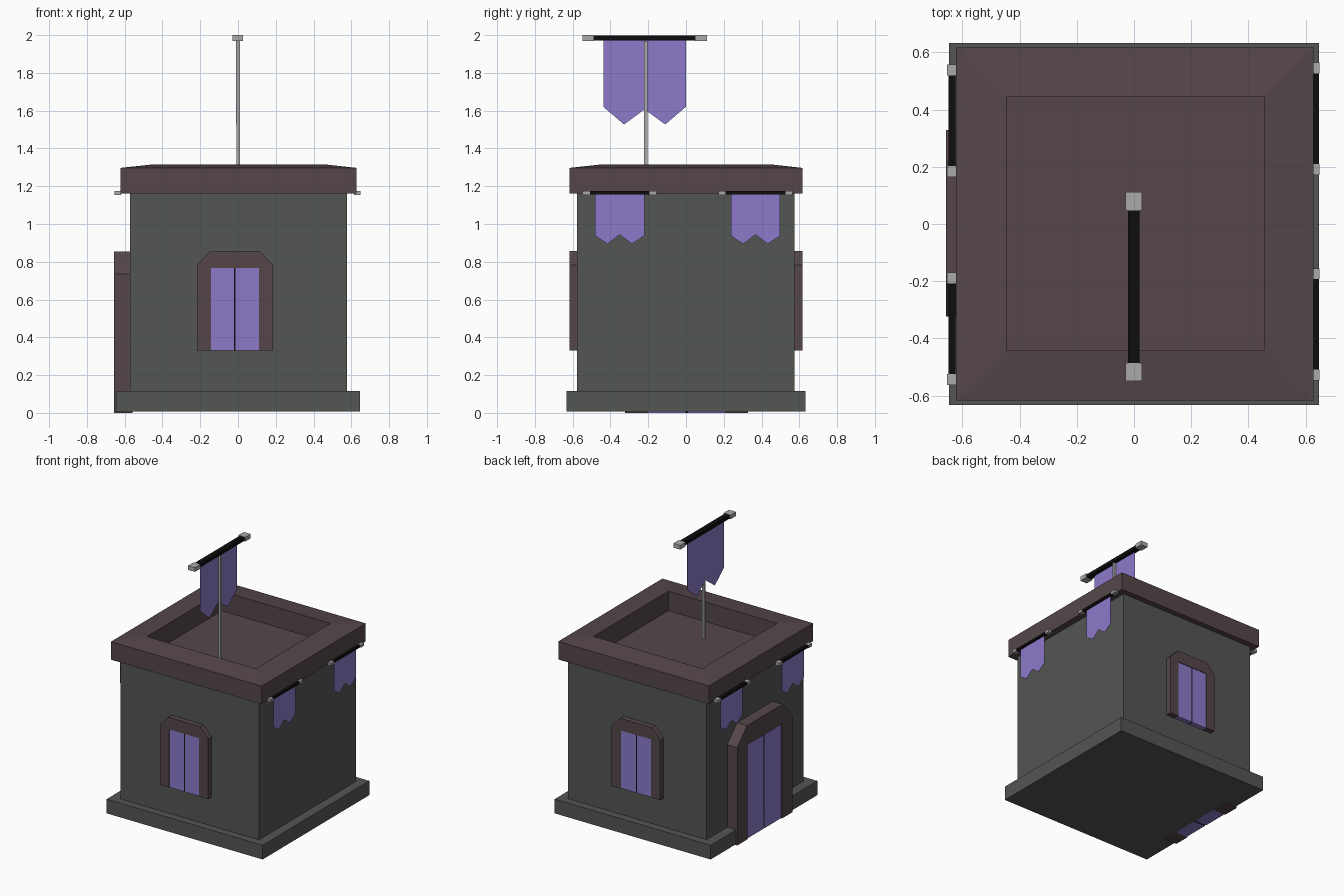
import bpy, bmesh
from math import pi
from mathutils import Matrix, Vector

if "Cube" in bpy.data.objects:
    bpy.data.objects.remove(bpy.data.objects["Cube"])


def material(name, rgb):
    m = bpy.data.materials.new(name)
    m.diffuse_color = (*rgb, 1)
    m.use_nodes = True
    m.node_tree.nodes["Principled BSDF"].inputs["Base Color"].default_value = m.diffuse_color
    return m


STONE = material("stone", (0.087, 0.093, 0.087))
BROWN = material("brown", (0.09, 0.062, 0.067))
PURPLE = material("purple", (0.266, 0.195, 0.597))
BLACK = material("black", (0.004, 0.004, 0.004))
METAL = material("metal", (0.4, 0.4, 0.4))


def finish(name, bm, mat, matrix=Matrix()):
    bmesh.ops.recalc_face_normals(bm, faces=bm.faces)
    mesh = bpy.data.meshes.new(name)
    bm.to_mesh(mesh)
    bm.free()
    mesh.transform(matrix)
    mesh.materials.append(mat)
    ob = bpy.data.objects.new(name, mesh)
    bpy.context.collection.objects.link(ob)
    return ob


def box(name, lo, hi, mat, matrix=Matrix()):
    lo, hi = Vector(lo), Vector(hi)
    bm = bmesh.new()
    bmesh.ops.create_cube(bm, size=1, matrix=Matrix.Translation((lo + hi) / 2)
                          @ Matrix.Diagonal((*(hi - lo), 1)))
    return finish(name, bm, mat, matrix)


def prism(name, outline, y0, y1, mat, matrix=Matrix()):
    """Extrude an (x, z) outline from y0 to y1."""
    bm = bmesh.new()
    face = bm.faces.new([bm.verts.new((x, y0, z)) for x, z in outline])
    ext = bmesh.ops.extrude_face_region(bm, geom=[face])["geom"]
    bmesh.ops.translate(bm, vec=(0, y1 - y0, 0),
                        verts=[v for v in ext if isinstance(v, bmesh.types.BMVert)])
    return finish(name, bm, mat, matrix)


# Plinth and walls
box("plinth", (-0.647, -0.632, 0.008), (0.647, 0.632, 0.115), STONE)
box("walls", (-0.573, -0.577, 0.1), (0.577, 0.575, 1.166), STONE)

# Roof: sloping rim around a sunken floor, built from rectangular rings
bm = bmesh.new()
outer, inner = (-0.622, 0.628, -0.617, 0.617), (-0.446, 0.455, -0.442, 0.446)
rings = []
for (x0, x1, y0, y1), z in ((outer, 1.162), (outer, 1.297), (inner, 1.316), (inner, 1.17)):
    rings.append([bm.verts.new((x, y, z)) for x, y in ((x0, y0), (x1, y0), (x1, y1), (x0, y1))])
for a, b in zip(rings, rings[1:]):
    for i in range(4):
        j = (i + 1) % 4
        bm.faces.new((a[i], a[j], b[j], b[i]))
bm.faces.new(rings[0])
bm.faces.new(rings[-1])
finish("roof", bm, BROWN)


# Arched frame with a pair of panels; local front is -y at y = 0, bottom at z = 0
def opening(name, matrix, depth):
    half = [(0.201, 0), (0.201, 0.453), (0.13, 0.527)]
    hole = [(-0.126, 0), (-0.126, 0.437), (0.126, 0.437), (0.126, 0)]
    outline = half + [(-x, z) for x, z in reversed(half)] + hole
    prism(name + "_frame", outline, 0, depth, BROWN, matrix)
    for s, side in ((-1, "left"), (1, "right")):
        xs = sorted((s * 0.126, s * 0.004))
        box(f"{name}_{side}_panel", (xs[0], 0.005, 0), (xs[1], depth, 0.437), PURPLE, matrix)
    box(name + "_gap", (-0.004, 0.008, 0), (0.004, depth, 0.437), BLACK, matrix)


T, R = Matrix.Translation, lambda a: Matrix.Rotation(a, 4, 'Z')
opening("front_window", T((-0.016, -0.617, 0.331)), 0.05)
opening("back_window", T((-0.016, 0.616, 0.331)) @ R(pi), 0.05)
opening("door", T((-0.656, 0.003, 0)) @ R(-pi / 2) @ Matrix.Scale(1.622, 4), 0.06)


# Rod along y with square end caps
def rod(name, x, y, z, half_len, cap_len, cap_w, cap_h, rod_w, rod_h):
    inner_len = half_len - cap_len
    box(name + "_rod", (x - rod_w / 2, y - inner_len, z - rod_h / 2),
        (x + rod_w / 2, y + inner_len, z + rod_h / 2), BLACK)
    for s, side in ((-1, "front"), (1, "back")):
        ys = sorted((y + s * inner_len, y + s * half_len))
        box(f"{name}_{side}_cap", (x - cap_w / 2, ys[0], z - cap_h / 2),
            (x + cap_w / 2, ys[1], z + cap_h / 2), METAL)


# Cloth with two points, hanging in the yz plane
def banner(name, x, y, half_w, top, side, tip, notch):
    outline = [(-half_w, top), (-half_w, side), (-half_w / 2, tip), (0, notch),
               (half_w / 2, tip), (half_w, side), (half_w, top)]
    prism(name, outline, -0.001, 0.001, PURPLE, T((x, y, 0)) @ R(pi / 2))


# Four wall banners under the eaves
for side, x, cloth_x, ys in (("right", 0.632, 0.63, (-0.351, 0.368)),
                             ("left", -0.636, -0.63, (-0.366, 0.361))):
    for end, y in zip(("front", "back"), ys):
        name = f"{side}_{end}_banner"
        rod(name, x, y, 1.165, 0.196, 0.038, 0.034, 0.022, 0.026, 0.017)
        banner(name + "_cloth", cloth_x, y, 0.13, 1.16, 0.938, 0.894, 0.944)

# Flag pole with crossbar and cloth
box("flag_pole", (-0.008, -0.222, 1.165), (0.01, -0.204, 1.97), METAL)
rod("flag", -0.001, -0.219, 1.984, 0.33, 0.063, 0.057, 0.032, 0.04, 0.027)
banner("flag_cloth", -0.009, -0.219, 0.218, 1.975, 1.62, 1.527, 1.607)
